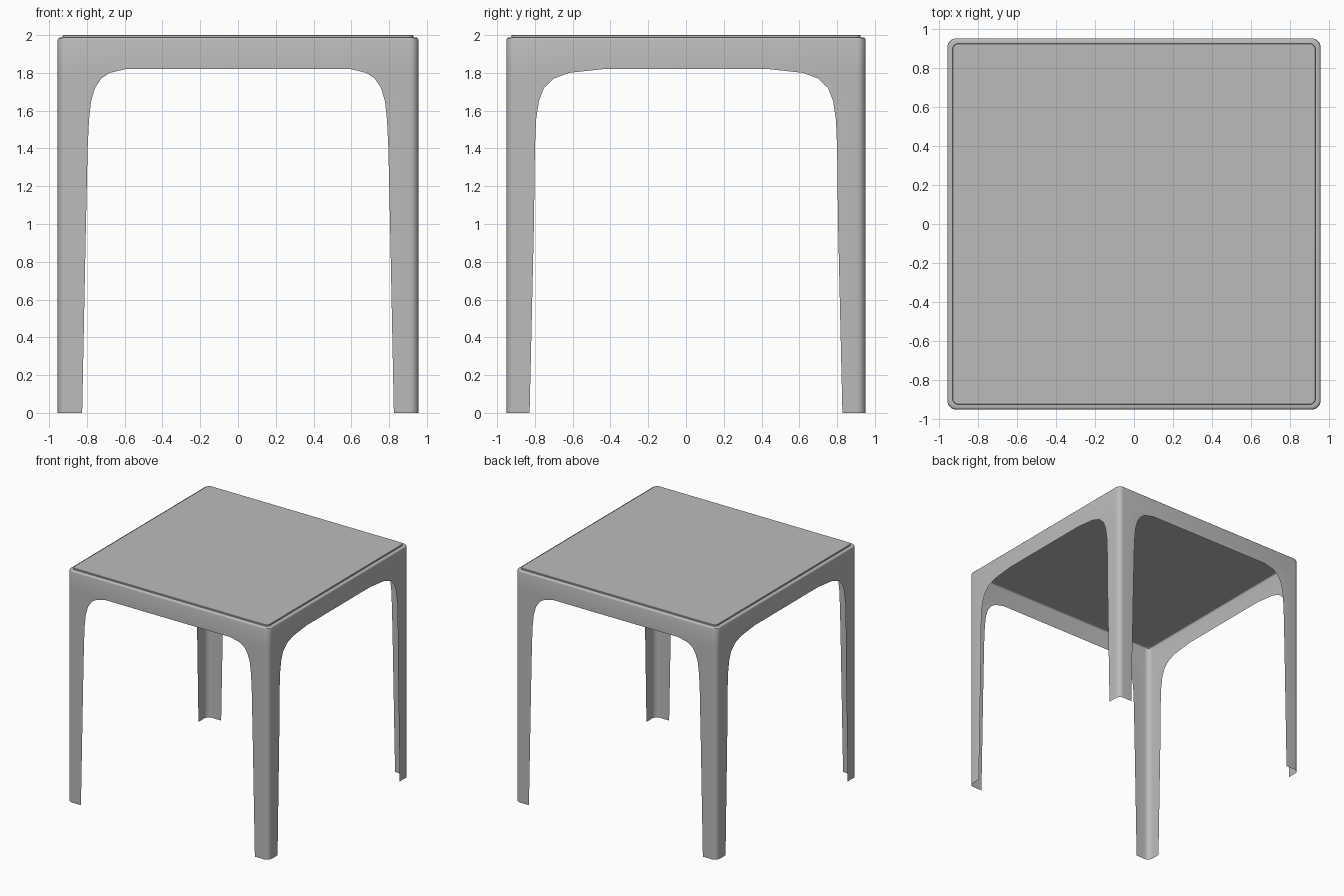
import bpy, bmesh
from math import sin, cos, pi

cube = bpy.data.objects.get("Cube")
if cube:
    bpy.data.objects.remove(cube, do_unlink=True)

HX, HY = 0.955, 0.95      # half sizes of the table
RADIUS = 0.045            # vertical corner radius
SEGMENTS = 6
RIM_Z = 1.975             # where the wall starts to round over

grey = bpy.data.materials.new("plain_grey")
grey.use_nodes = True
colour = (0.5, 0.5, 0.5, 1)
grey.diffuse_color = colour
grey.node_tree.nodes["Principled BSDF"].inputs["Base Color"].default_value = colour


def corner(inset, sx, sy):
    """Arc points of one rounded corner, running from the x side to the y side."""
    r = RADIUS - inset * 0.6
    cx, cy = HX - inset - r, HY - inset - r
    angles = [pi / 2 * i / SEGMENTS for i in range(SEGMENTS + 1)]
    return [(sx * (cx + r * cos(a)), sy * (cy + r * sin(a))) for a in angles]


def ring(bm, inset, z):
    """Full rounded rectangle, counter-clockwise from above."""
    points = []
    for sx, sy in ((1, 1), (-1, 1), (-1, -1), (1, -1)):
        arc = corner(inset, sx, sy)
        points += arc if sx * sy > 0 else arc[::-1]
    return [bm.verts.new((x, y, z)) for x, y in points]


def bridge(bm, low, high):
    n = len(low)
    for i in range(n):
        j = (i + 1) % n
        bm.faces.new((low[i], low[j], high[j], high[i]))


def finish(bm, name):
    bmesh.ops.remove_doubles(bm, verts=bm.verts, dist=0.0001)
    mesh = bpy.data.meshes.new(name)
    bm.to_mesh(mesh)
    bm.free()
    mesh.materials.append(grey)
    obj = bpy.data.objects.new(name, mesh)
    bpy.context.collection.objects.link(obj)
    bpy.ops.object.select_all(action='DESELECT')
    obj.select_set(True)
    bpy.context.view_layer.objects.active = obj
    bpy.ops.object.shade_smooth_by_angle(angle=pi / 6)
    return obj


# Leg edge profile: height, opening half width on front/back, on left/right
LEG = [(0, .825, .828), (1.0, .805, .805), (1.4, .796, .80),
       (1.55, .789, .794), (1.65, .778, .779), (1.72, .757, .752),
       (1.77, .724, .70), (1.80, .68, .62), (1.821, .59, .43)]

# Four thin angle legs, each mirrored from the same profile
for sx, sy, name in ((1, -1, "front_left_leg"), (-1, -1, "front_right_leg"),
                     (1, 1, "back_left_leg"), (-1, 1, "back_right_leg")):
    bm = bmesh.new()
    rows = []
    for z, ux, uy in LEG:
        points = [(sx * HX, sy * uy)] + corner(0, sx, sy) + [(sx * ux, sy * HY)]
        if sx * sy < 0:
            points.reverse()
        rows.append([bm.verts.new((x, y, z)) for x, y in points])
    for low, high in zip(rows, rows[1:]):
        for i in range(len(low) - 1):
            bm.faces.new((low[i], low[i + 1], high[i + 1], high[i]))
    finish(bm, name)

# Apron band with a rounded upper rim
bm = bmesh.new()
sections = [(0, LEG[-1][0]), (0, RIM_Z), (0.002, 1.982), (0.006, 1.986),
            (0.012, 1.988), (0.026, 1.988)]
rings = [ring(bm, inset, z) for inset, z in sections]
for low, high in zip(rings, rings[1:]):
    bridge(bm, low, high)
finish(bm, "apron_and_rim")

# Raised table top panel
bm = bmesh.new()
rings = [ring(bm, inset, z) for inset, z in ((0.026, 1.984), (0.026, 1.998), (0.028, 2.0))]
for low, high in zip(rings, rings[1:]):
    bridge(bm, low, high)
bm.faces.new(rings[-1])
bm.faces.new(rings[0][::-1])
finish(bm, "table_top")
